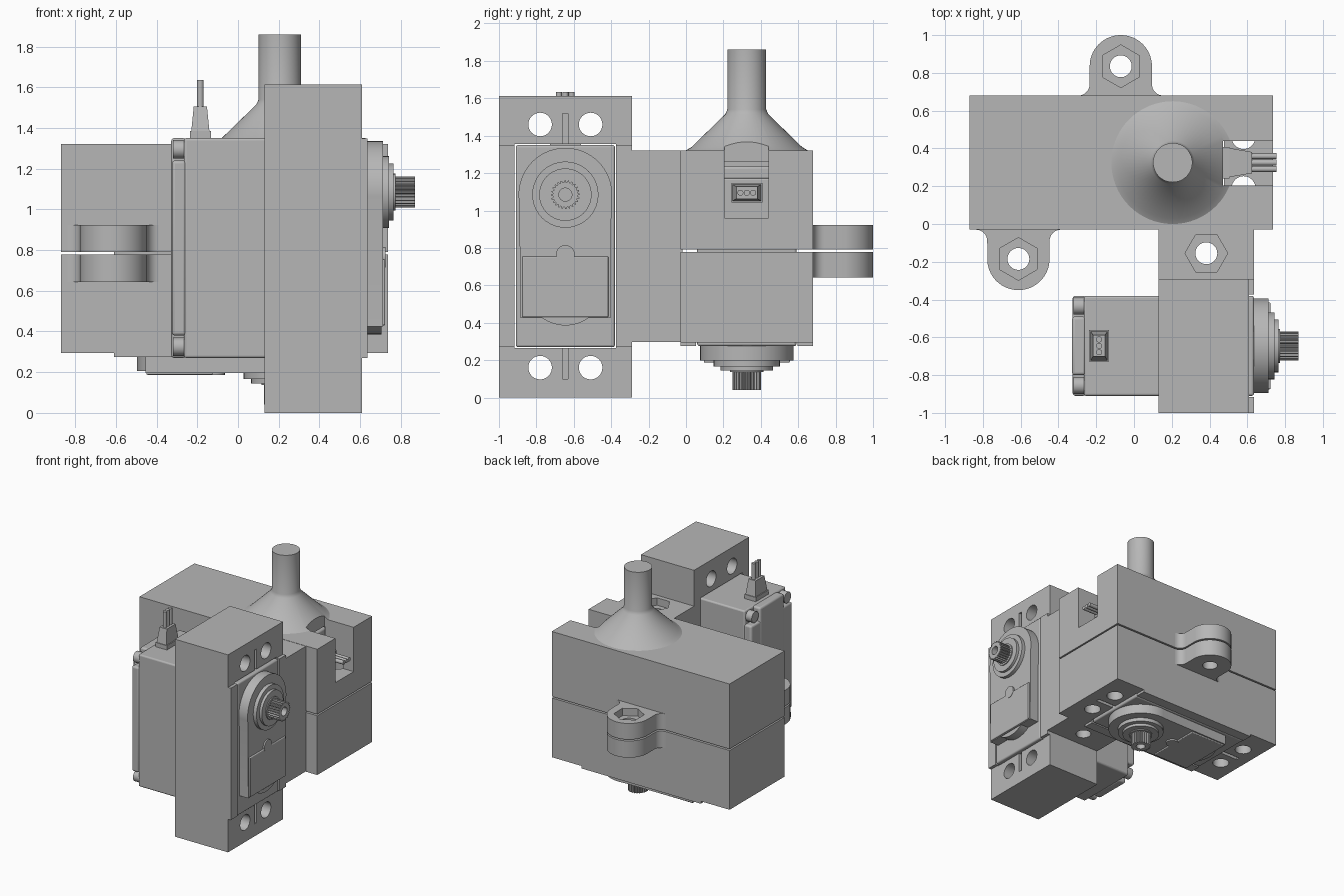
import bpy, bmesh
from math import pi, sin, cos, radians
from mathutils import Matrix, Vector

if "Cube" in bpy.data.objects:
    bpy.data.objects.remove(bpy.data.objects["Cube"])

GREY = (0.47, 0.47, 0.47, 1)
grey = bpy.data.materials.new("plain grey")
grey.use_nodes = True
grey.diffuse_color = GREY
grey.node_tree.nodes["Principled BSDF"].inputs["Base Color"].default_value = GREY


# ---- helpers ----
def finish(name, bm, matrix=None):
    bmesh.ops.recalc_face_normals(bm, faces=bm.faces)
    mesh = bpy.data.meshes.new(name)
    bm.to_mesh(mesh)
    bm.free()
    if matrix:
        mesh.transform(matrix)
    ob = bpy.data.objects.new(name, mesh)
    bpy.context.collection.objects.link(ob)
    mesh.materials.append(grey)
    return ob


def prism(name, pts, z0, z1, matrix=None, top=1.0):
    """Extrude a flat outline from z0 to z1; top scales the far end."""
    bm = bmesh.new()
    low = [bm.verts.new((x, y, z0)) for x, y in pts]
    high = [bm.verts.new((x * top, y * top, z1)) for x, y in pts]
    bm.faces.new(low)
    bm.faces.new(high)
    n = len(pts)
    for i in range(n):
        j = (i + 1) % n
        bm.faces.new((low[i], low[j], high[j], high[i]))
    return finish(name, bm, matrix)


def arc(cx, cy, r, a0, a1, n):
    return [(cx + r * cos(radians(a0 + (a1 - a0) * i / n)),
             cy + r * sin(radians(a0 + (a1 - a0) * i / n))) for i in range(n + 1)]


def circle(cx, cy, r, n=40):
    return arc(cx, cy, r, 0, 360, n)[:-1]


def rect(x0, x1, y0, y1):
    return [(x0, y0), (x1, y0), (x1, y1), (x0, y1)]


def box(name, x, y, z, matrix=None, bevel=0):
    ob = prism(name, rect(*x, *y), *z, matrix)
    if bevel:
        mod = ob.modifiers.new("bevel", "BEVEL")
        mod.width, mod.segments = bevel, 3
    return ob


def cut(ob, *cutters):
    """Subtract each cutter, leaving the cutters alive."""
    bpy.context.view_layer.objects.active = ob
    for c in cutters:
        mod = ob.modifiers.new("cut", "BOOLEAN")
        mod.operation, mod.solver, mod.object = "DIFFERENCE", "EXACT", c
        bpy.ops.object.modifier_apply(modifier=mod.name)


def discard(*obs):
    for ob in obs:
        bpy.data.objects.remove(ob)


def lathe(name, profile, centre, n=64):
    bm = bmesh.new()
    rings = [[bm.verts.new((centre[0] + x, centre[1] + y, z)) for x, y in circle(0, 0, r, n)]
             for r, z in profile]
    for a, b in zip(rings, rings[1:]):
        for i in range(n):
            j = (i + 1) % n
            bm.faces.new((a[i], a[j], b[j], b[i]))
    bm.faces.new(rings[0])
    bm.faces.new(rings[-1])
    return finish(name, bm)


# ---- servo frames: local z is the shaft, local x points to the cable end ----
def frame(origin, x_axis, z_axis):
    x, z = Vector(x_axis), Vector(z_axis)
    m = Matrix((x, z.cross(x), z)).transposed().to_4x4()
    return Matrix.Translation(origin) @ m


front_frame = frame((0.635, -0.645, 1.085), (0, 0, 1), (1, 0, 0))
lower_frame = frame((0.205, 0.325, 0.275), (1, 0, 0), (0, 0, -1))
HALF = 0.265          # half the servo width
TAIL = -0.815         # far end of the servo


def servo(tag, m):
    box(tag + "_body", (TAIL, HALF), (-HALF, HALF), (-0.9, 0), m, 0.012)
    # back cover with notched corners for the screws
    box(tag + "_cover_wide", (TAIL + 0.11, HALF - 0.11), (-HALF, HALF), (-0.96, -0.89), m, 0.015)
    box(tag + "_cover_long", (TAIL, HALF), (-0.155, 0.155), (-0.963, -0.89), m, 0.015)
    for x in (TAIL + 0.055, HALF - 0.055):
        for y in (-0.21, 0.21):
            prism(tag + "_screw", circle(x, y, 0.045, 20), -0.89, -0.955, m)
    # gear cap, label panel and shaft collar
    cap = arc(0, 0, 0.25, -100, 100, 40) + [(-0.66, 0.24), (-0.66, -0.24)]
    prism(tag + "_gear_cap", cap, -0.01, 0.078, m)
    prism(tag + "_cap_bulge", circle(-0.49, 0, 0.21), -0.01, 0.07, m)
    box(tag + "_panel", (-0.655, -0.33), (-0.23, 0.23), (0.07, 0.088), m, 0.006)
    prism(tag + "_panel_tab", circle(-0.32, 0, 0.05, 24), 0.07, 0.09, m)
    for r, z0, z1 in ((0.177, 0.07, 0.108), (0.14, 0.1, 0.13), (0.09, 0.12, 0.138)):
        prism(tag + "_collar", circle(0, 0, r), z0, z1, m)
    teeth = [(r * cos(a), r * sin(a)) for i in range(96)
             for r, a in [(0.077 if i % 4 < 2 else 0.066, i * pi / 48)]]
    shaft = prism(tag + "_splined_shaft", teeth, 0.13, 0.235, m)
    bore = prism("bore", circle(0, 0, 0.035, 24), 0.17, 0.3, m)
    cut(shaft, bore)
    discard(bore)
    # cable boot and three wires along local x
    along = m @ Matrix.Translation((HALF, 0, -0.82)) @ Matrix.Rotation(pi / 2, 4, "Y")
    prism(tag + "_boot_base", rect(-0.052, 0.052, -0.083, 0.083), -0.01, 0.035, along)
    prism(tag + "_boot", rect(-0.045, 0.045, -0.078, 0.078), 0.03, 0.155, along, 0.72)
    for y in (-0.034, 0, 0.034):
        prism(tag + "_wire", circle(0, y, 0.016, 16), 0.15, 0.285, along)


servo("front_servo", front_frame)
servo("lower_servo", lower_frame)


# ---- shared cutters for a servo seat ----
def seat_cutters(m, hole_depth):
    g = 0.006
    cutters = [box("pocket", (TAIL - g, HALF + g), (-HALF - g, HALF + g), (-0.985, 0.1), m)]
    for x in (TAIL - 0.11, HALF + 0.11):
        for y in (-0.135, 0.135):
            cutters.append(prism("mount_hole", circle(x, y, 0.063, 32), -hole_depth, 0.1, m))
    for x in ((TAIL - 0.17, TAIL), (HALF, HALF + 0.17)):
        cutters.append(box("groove", x, (-0.015, 0.015), (-0.09, 0.1), m))
    return cutters


# ---- front bracket ----
seat = seat_cutters(front_frame, 0.7)
bracket = box("front_bracket", (0.13, 0.61), (-1, -0.29), (0, 1.613))
rim = box("front_bracket_rim", (0.6, 0.635), (-1, -0.29), (0.27, 1.347))
cut(bracket, *seat)
cut(rim, seat[0])
discard(*seat)


# ---- housing halves with cable notch ----
SPLIT, GAP = 0.785, 0.006
seat = seat_cutters(lower_frame, 0.72)
notch = box("notch", (0.472, 0.8), (0.205, 0.44), (0.96, 1.7))
lower = box("housing_lower", (-0.87, 0.737), (-0.03, 0.68), (0.295, SPLIT - GAP))
upper = box("housing_upper", (-0.87, 0.737), (-0.03, 0.68), (SPLIT + GAP, 1.322))
lower_rim = box("housing_rim", (-0.61, 0.47), (-0.03, 0.68), (0.275, 0.305))
cut(lower, *seat)
cut(upper, *seat[:5], notch)
cut(lower_rim, seat[0])
discard(*seat)

# ---- cone and post on top ----
post = lathe("post", [(0.33, 1.31), (0.325, 1.322), (0.295, 1.34), (0.115, 1.515),
                      (0.104, 1.54), (0.104, 1.86)], (0.205, 0.325))
cut(post, notch)
discard(notch)


# ---- bolt points: through hole with a hexagonal nut pocket on top ----
def bolt_cutters(x, y, top, turn=30):
    return (prism("bolt", circle(x, y, 0.058, 32), -1, 3),
            prism("nut", arc(x, y, 0.113, turn, turn + 360, 6)[:-1], top - 0.06, top + 0.1))


connector = box("connector", (0.13, 0.635), (-0.3, -0.02), (0.298, 1.32))
bolt = bolt_cutters(0.383, -0.155, 1.32, 0)
cut(connector, *bolt)
discard(*bolt)


def lug(tag, x, wall, side):
    r, d, f = 0.165, 0.155, 0.06
    half = [(-r - f, -0.02)] + arc(-r - f, f, f, -90, 0, 8)
    outline = half + arc(0, d, r, 180, 0, 32)[1:-1] + [(-px, py) for px, py in reversed(half)]
    pts = [(x + px, wall + side * py) for px, py in outline]
    bolt = bolt_cutters(x, wall + side * d, 0.922)
    for part, z0, z1 in (("lower", 0.643, SPLIT - GAP), ("upper", SPLIT + GAP, 0.922)):
        cut(prism(tag + "_lug_" + part, pts, z0, z1), *bolt)
    discard(*bolt)


lug("back", -0.07, 0.68, 1)
lug("front", -0.612, -0.03, -1)

# ---- shading ----
bpy.ops.object.select_all(action="DESELECT")
for ob in bpy.context.collection.objects:
    if ob.type == "MESH":
        ob.select_set(True)
        bpy.context.view_layer.objects.active = ob
bpy.ops.object.shade_smooth_by_angle(angle=radians(30))
